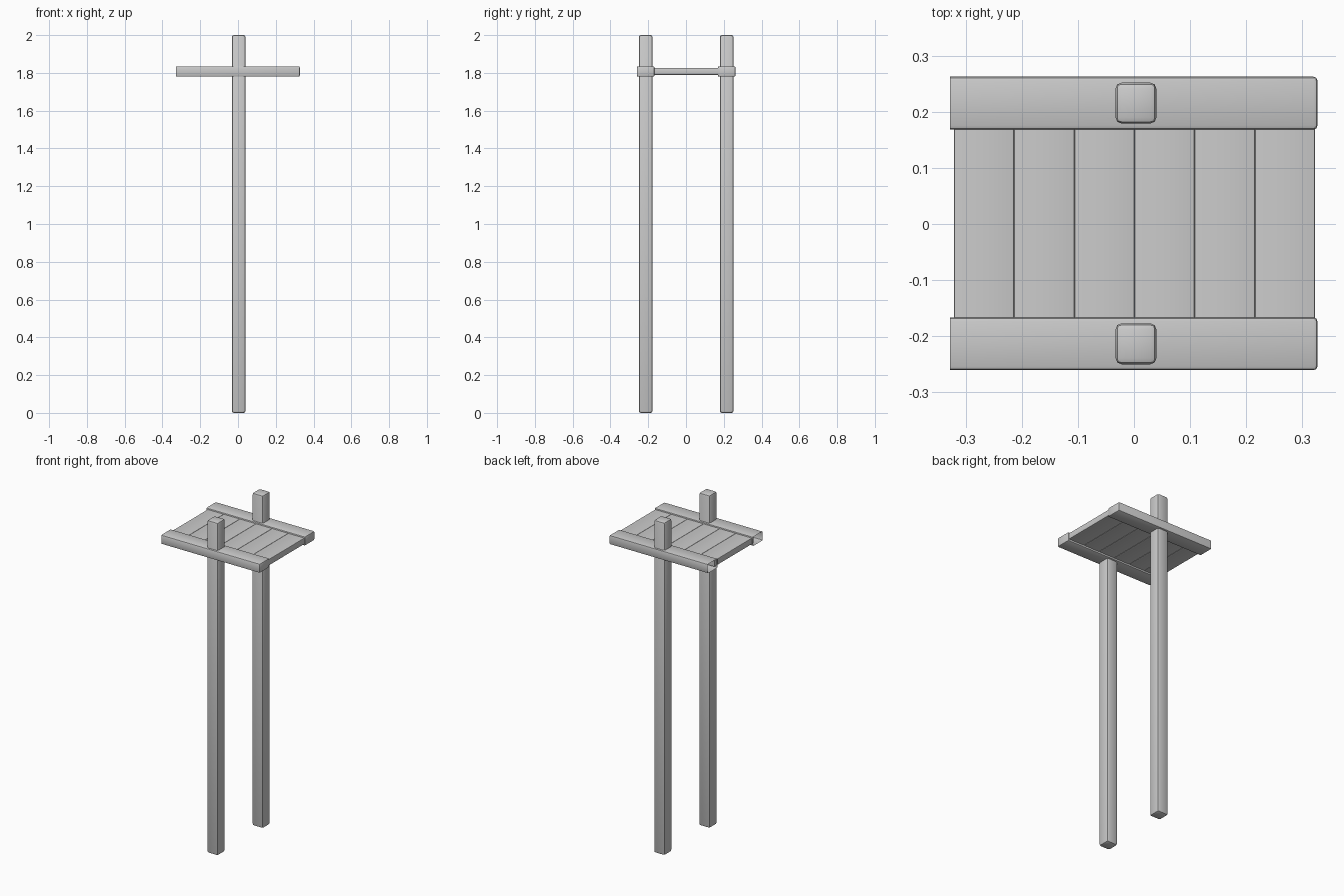
import bpy, bmesh
from mathutils import Vector

if "Cube" in bpy.data.objects:
    bpy.data.objects.remove(bpy.data.objects["Cube"])


def box(name, lo, hi, bevel, open_left=False, long_axis=None):
    """Rounded box; optionally open at -x, or rounded only along one axis."""
    lo, hi = Vector(lo), Vector(hi)
    bm = bmesh.new()
    bmesh.ops.create_cube(bm, size=1)
    for v in bm.verts:
        v.co = Vector([(lo[i] + hi[i]) / 2 + v.co[i] * (hi[i] - lo[i]) for i in range(3)])
    bm.normal_update()
    if open_left:
        ends = [f for f in bm.faces if f.normal.x < -0.9]
        bmesh.ops.delete(bm, geom=ends, context='FACES_ONLY')
    edges = [e for e in bm.edges if not e.is_boundary]
    if long_axis is not None:
        edges = [e for e in edges
                 if abs((e.verts[1].co - e.verts[0].co).normalized()[long_axis]) > 0.9]
    bmesh.ops.bevel(bm, geom=edges, offset=bevel, segments=2, profile=0.5,
                    affect='EDGES', clamp_overlap=True)
    me = bpy.data.meshes.new(name)
    bm.to_mesh(me)
    bm.free()
    ob = bpy.data.objects.new(name, me)
    bpy.context.collection.objects.link(ob)
    bpy.ops.object.select_all(action='DESELECT')
    ob.select_set(True)
    bpy.context.view_layer.objects.active = ob
    bpy.ops.object.shade_smooth_by_angle()
    return ob


# Posts and the rails they pass through
for side, yc in (("front", -0.2135), ("back", 0.2155)):
    box(side + "_post", (-0.033, yc - 0.0365, 0), (0.04, yc + 0.0365, 2), 0.011)
    box(side + "_rail", (-0.328, yc - 0.047, 1.78), (0.327, yc + 0.047, 1.835), 0.007,
        open_left=True)

# Planks spanning between the rails
count, left, width = 6, -0.321, 0.1073
for i in range(count):
    x = left + i * width
    box(f"plank_{i + 1}", (x, -0.185, 1.79), (x + width, 0.187, 1.827), 0.003, long_axis=1)
